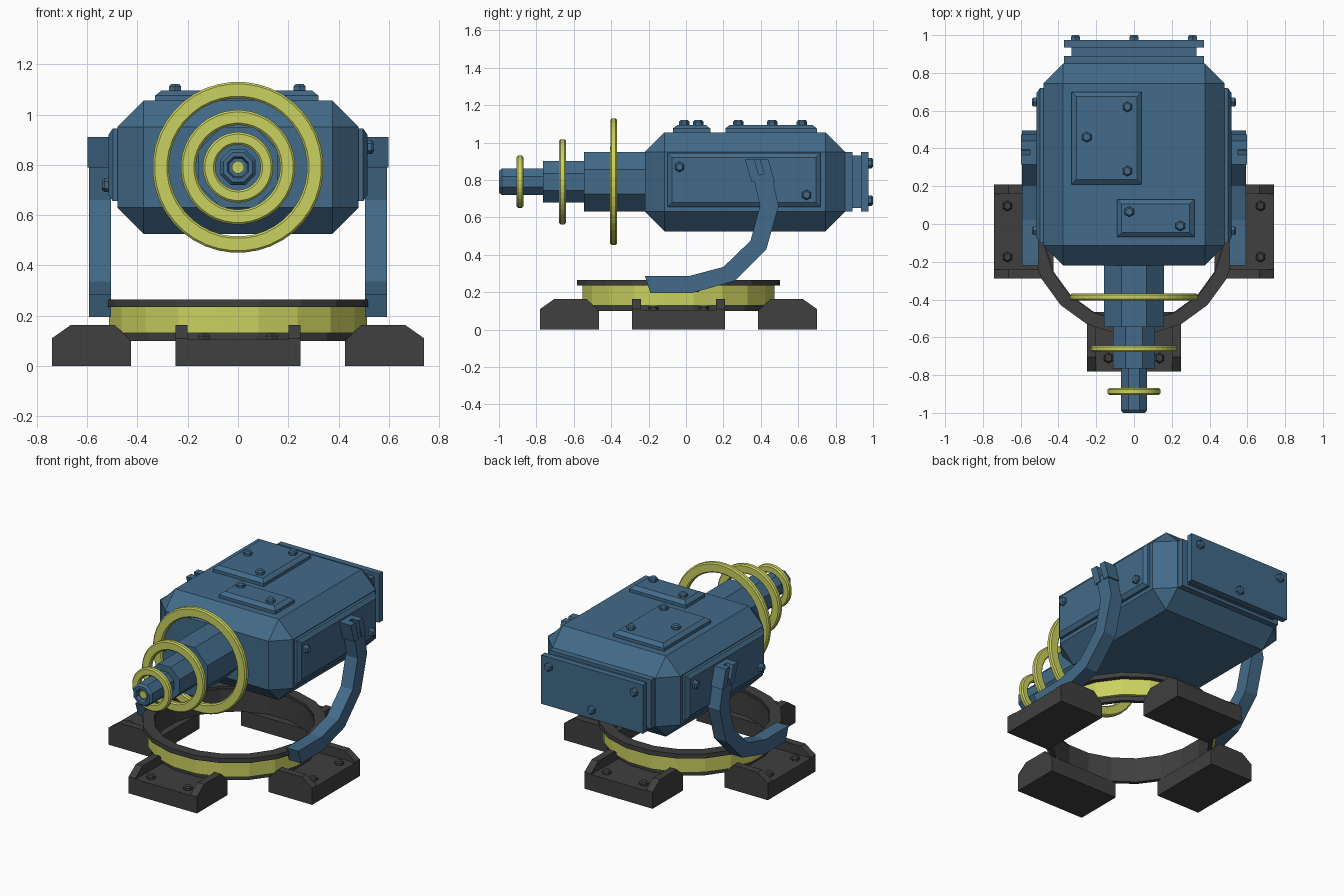
import bpy, bmesh, math
from mathutils import Vector, Matrix

cube = bpy.data.objects.get("Cube")
if cube:
    bpy.data.objects.remove(cube, do_unlink=True)


def material(name, rgb):
    m = bpy.data.materials.new(name)
    m.use_nodes = True
    color = (*rgb, 1)
    m.diffuse_color = color
    m.node_tree.nodes["Principled BSDF"].inputs["Base Color"].default_value = color
    return m


BLUE = material("steel blue", (0.055, 0.145, 0.25))
YELLOW = material("dull yellow", (0.59, 0.64, 0.115))
DARK = material("dark grey", (0.05, 0.05, 0.05))

BORE_Z = 0.79                   # height of the barrel axis
BASE_Y = -0.04                  # centre of the base ring
FORWARD = Matrix.Rotation(math.radians(90), 4, 'X')    # local z points to -y


def finish(bm, name, mat, matrix=None, bevel=0):
    bmesh.ops.recalc_face_normals(bm, faces=bm.faces)
    mesh = bpy.data.meshes.new(name)
    bm.to_mesh(mesh)
    bm.free()
    if matrix:
        mesh.transform(matrix)
    mesh.materials.append(mat)
    ob = bpy.data.objects.new(name, mesh)
    bpy.context.scene.collection.objects.link(ob)
    if bevel:
        mod = ob.modifiers.new("Bevel", 'BEVEL')
        mod.width = bevel
        mod.segments = 1
        mod.limit_method = 'ANGLE'
    return ob


def loft(name, loops, mat, matrix=None, closed=False, bevel=0):
    """Skin equal-length point loops; closed joins the last loop to the first."""
    bm = bmesh.new()
    rows = [[bm.verts.new(p) for p in loop] for loop in loops]
    n = len(rows[0])
    pairs = list(zip(rows, rows[1:]))
    if closed:
        pairs.append((rows[-1], rows[0]))
    else:
        bm.faces.new(rows[0])
        bm.faces.new(rows[-1])
    for a, b in pairs:
        for i in range(n):
            j = (i + 1) % n
            bm.faces.new((a[i], a[j], b[j], b[i]))
    return finish(bm, name, mat, matrix, bevel)


def circle(r, z, n):
    return [(r * math.cos(math.tau * (i + 0.5) / n),
             r * math.sin(math.tau * (i + 0.5) / n), z) for i in range(n)]


def lathe(name, profile, n, mat, matrix=None, closed=False):
    return loft(name, [circle(r, z, n) for r, z in profile], mat, matrix, closed)


def box(name, x, y, z, mat, bevel=0):
    loops = [[(x[0], y[0], h), (x[1], y[0], h), (x[1], y[1], h), (x[0], y[1], h)] for h in z]
    return loft(name, loops, mat, bevel=bevel)


def plate(name, u, v, height, mat, matrix):
    """Raised panel with a chamfered rim, built on local z = 0."""
    loops = []
    for inset, z in ((0, -0.01), (0, height * 0.5), (0.025, height)):
        loops.append([(u[0] + inset, v[0] + inset, z), (u[1] - inset, v[0] + inset, z),
                      (u[1] - inset, v[1] - inset, z), (u[0] + inset, v[1] - inset, z)])
    return loft(name, loops, mat, matrix)


def bolt(name, pos, normal, mat):
    turn = Vector(normal).to_track_quat('Z', 'Y').to_matrix().to_4x4()
    lathe(name, ((0.028, -0.005), (0.028, 0.016), (0.019, 0.026)), 6, mat,
          Matrix.Translation(pos) @ turn)


# Main housing with broad chamfers
box("housing", (-0.48, 0.48), (-0.22, 0.85), (0.525, 1.055), BLUE, bevel=0.105)

# Rear cover: flange, neck and end plate
for name, w, h, y in (("rear_flange", 0.37, 0.16, (0.84, 0.89)),
                      ("rear_neck", 0.33, 0.14, (0.88, 0.94)),
                      ("rear_plate", 0.37, 0.16, (0.935, 0.975))):
    box(name, (-w, w), y, (BORE_Z - h, BORE_Z + h), BLUE)
for x, z in ((-0.31, 0.89), (0, 0.69), (0.31, 0.89)):
    bolt("rear_bolt", (x, 0.975, z), (0, 1, 0), BLUE)

# Roof panels
roof = Matrix.Translation((0, 0, 1.055))
plate("roof_panel_large", (-0.33, 0.04), (0.21, 0.70), 0.04, BLUE, roof)
plate("roof_panel_small", (-0.09, 0.32), (-0.07, 0.13), 0.04, BLUE, roof)
for x, y in ((-0.035, 0.62), (-0.25, 0.46), (-0.035, 0.28), (-0.025, 0.065), (0.245, -0.01)):
    bolt("roof_bolt", (x, y, 1.095), (0, 0, 1), BLUE)

# Barrel in three octagonal steps, hollow at the muzzle
octa = 1 / math.cos(math.pi / 8)
bore = Matrix.Translation((0, 0, BORE_Z)) @ FORWARD
lathe("barrel", [(r * octa, d) for r, d in (
    (0.16, 0.2), (0.16, 0.545), (0.11, 0.545), (0.11, 0.765), (0.07, 0.765),
    (0.07, 0.985), (0.058, 1.0), (0.042, 1.0), (0.036, 0.975))], 8, BLUE, bore)
lathe("muzzle_core", ((0.025, 0.97), (0.025, 0.985)), 12, YELLOW, bore)

# Floating coil rings around the barrel
for name, r_out, r_in, d in (("coil_large", 0.34, 0.275, 0.387),
                             ("coil_medium", 0.228, 0.168, 0.66),
                             ("coil_small", 0.14, 0.09, 0.887)):
    h, c = 0.018, 0.008
    lathe(name, ((r_out - c, d - h), (r_out, d - h + c), (r_out, d + h - c), (r_out - c, d + h),
                 (r_in + c, d + h), (r_in, d + h - c), (r_in, d - h + c), (r_in + c, d - h)),
          40, YELLOW, bore, closed=True)

# Base ring: dark flanges around a yellow band
base = Matrix.Translation((0, BASE_Y, 0))
for name, r_out, r_in, z0, z1, mat in (("base_top_flange", 0.55, 0.48, 0.235, 0.265, DARK),
                                       ("base_band", 0.52, 0.485, 0.13, 0.235, YELLOW),
                                       ("base_inner_wall", 0.487, 0.475, 0.105, 0.25, DARK),
                                       ("base_low_flange", 0.50, 0.475, 0.10, 0.13, DARK)):
    lathe(name, ((r_out, z0), (r_out, z1), (r_in, z1), (r_in, z0)), 20, mat, base, closed=True)

# Four feet: a low bolted floor between two raised cheeks
cheek = ((0.425, 0), (0.74, 0), (0.74, 0.11), (0.665, 0.163), (0.49, 0.163), (0.425, 0.10))
floor = ((0.425, 0), (0.74, 0), (0.74, 0.105), (0.425, 0.10))
for k in range(4):
    spin = base @ Matrix.Rotation(k * math.pi / 2, 4, 'Z')
    for name, outline, span in (("foot_floor", floor, (-0.21, 0.21)),
                                ("foot_cheek", cheek, (-0.248, -0.2)),
                                ("foot_cheek", cheek, (0.2, 0.248))):
        loft(name, [[(x, y, z) for x, z in outline] for y in span], DARK, spin)
    for side in (-0.135, 0.135):
        bolt("foot_bolt", spin @ Vector((0.67, side, 0.102)), (0, 0, 1), DARK)

# Side panels and curved support arms
outer = ((-0.19, 0.195), (0.03, 0.195), (0.26, 0.26), (0.43, 0.43), (0.495, 0.66), (0.455, 0.84))
inner = ((0.36, 0.82), (0.395, 0.66), (0.345, 0.475), (0.2, 0.335), (0.02, 0.287), (-0.22, 0.287))
for s, label in ((1, "left"), (-1, "right")):
    # Local axes: u along y, v along z, w outward
    wall = Matrix(((0, 0, s, s * 0.48), (1, 0, 0, 0), (0, 1, 0, 0), (0, 0, 0, 1)))
    plate(label + "_side_panel", (-0.10, 0.72), (0.655, 0.945), 0.035, BLUE, wall)
    for y, dz in ((-0.035, 0.075), (0.645, -0.075)):
        bolt(label + "_side_bolt", (s * 0.515, y, 0.795 + s * dz), (s, 0, 0), BLUE)
    loft(label + "_arm", [[(s * x, y, z) for y, z in outer + inner] for x in (0.505, 0.592)], BLUE)
    # Forked clasp at the arm's upper end
    for name, y0, y1, x1 in (("clasp_front", 0.315, 0.365, 0.598),
                             ("clasp_rear", 0.395, 0.44, 0.598),
                             ("clasp_web", 0.34, 0.42, 0.55)):
        outline = ((y0, 0.91), (y1, 0.91), (y1 + 0.035, 0.79), (y0 + 0.035, 0.79))
        loft(label + "_" + name, [[(s * x, y, z) for y, z in outline] for x in (0.51, x1)], BLUE)
    # Bracket joining the arm to the base ring
    box(label + "_arm_bracket", sorted((s * 0.495, s * 0.53)), (-0.15, 0.07), (0.20, 0.24), DARK)
